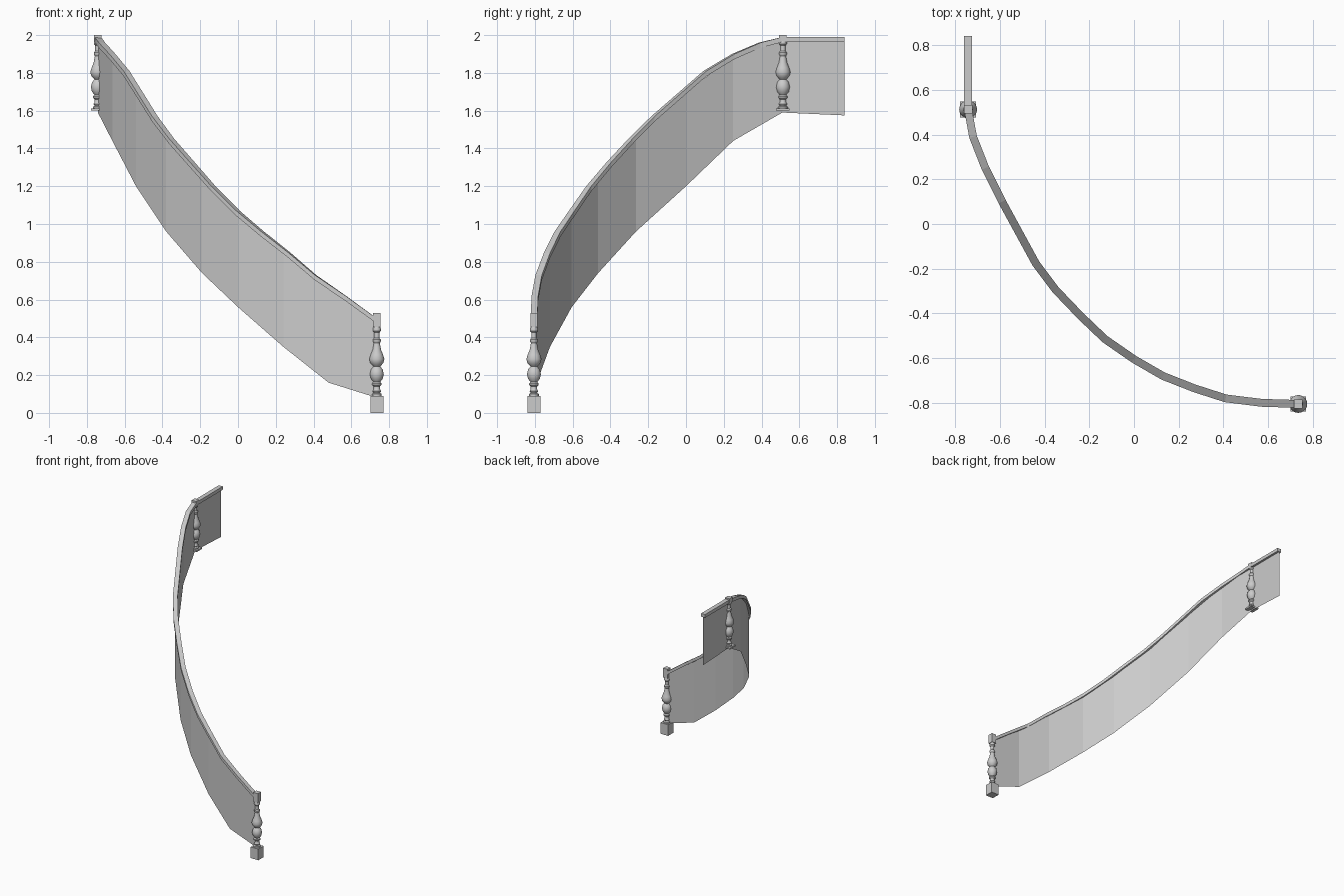
import bpy
import bmesh
import math
from mathutils import Vector

default_cube = bpy.data.objects.get("Cube")
if default_cube:
    bpy.data.objects.remove(default_cube, do_unlink=True)

# One plain grey for everything
grey = bpy.data.materials.new("plain_grey")
grey.use_nodes = True
grey.diffuse_color = (0.6, 0.6, 0.6, 1)
grey.node_tree.nodes["Principled BSDF"].inputs["Base Color"].default_value = grey.diffuse_color


def make_object(name, bm, recalculate=True):
    """Turn a bmesh into a named grey object."""
    if recalculate:
        bmesh.ops.recalc_face_normals(bm, faces=bm.faces)
    mesh = bpy.data.meshes.new(name)
    bm.to_mesh(mesh)
    bm.free()
    mesh.materials.append(grey)
    obj = bpy.data.objects.new(name, mesh)
    bpy.context.collection.objects.link(obj)
    return obj


def box(name, x, y, bottom, top, half):
    """Square upright block standing between two heights."""
    bm = bmesh.new()
    bmesh.ops.create_cube(bm, size=1)
    bmesh.ops.scale(bm, vec=(2 * half, 2 * half, top - bottom), verts=bm.verts)
    bmesh.ops.translate(bm, vec=(x, y, (top + bottom) / 2), verts=bm.verts)
    return make_object(name, bm)


def turned(name, profile, x, y, lift, sides=20):
    """Lathe a radius/height profile around a vertical axis."""
    bm = bmesh.new()
    verts = [bm.verts.new((r, 0, z)) for r, z in profile]
    edges = [bm.edges.new(pair) for pair in zip(verts, verts[1:])]
    bmesh.ops.spin(bm, geom=verts + edges, cent=(0, 0, 0), axis=(0, 0, 1),
                   angle=math.tau, steps=sides, use_merge=True)
    bmesh.ops.remove_doubles(bm, verts=bm.verts, dist=0.00001)
    bmesh.ops.translate(bm, vec=(x, y, lift), verts=bm.verts)
    obj = make_object(name, bm)
    bpy.ops.object.select_all(action="DESELECT")
    obj.select_set(True)
    bpy.context.view_layer.objects.active = obj
    bpy.ops.object.shade_smooth_by_angle(angle=math.radians(40))
    return obj


def sweep_rail(name, path, half_width, height):
    """Sweep an upright rectangle along a path of top centre points."""
    points = [Vector(p) for p in path]
    bm = bmesh.new()
    rings = []
    for i, point in enumerate(points):
        before = points[max(i - 1, 0)]
        after = points[min(i + 1, len(points) - 1)]
        along = after - before
        side = Vector((-along.y, along.x, 0)).normalized() * half_width
        drop = Vector((0, 0, -height))
        corners = (point + side, point - side,
                   point - side + drop, point + side + drop)
        rings.append([bm.verts.new(c) for c in corners])
    for a, b in zip(rings, rings[1:]):
        for k in range(4):
            n = (k + 1) % 4
            bm.faces.new((a[k], a[n], b[n], b[k]))
    bm.faces.new(rings[0])
    bm.faces.new(rings[-1])
    return make_object(name, bm)


# Curved infill panel: x, y, bottom height, top height
panel_stations = [
    (.735, -.807, .08, .48), (.48, -.79, .16, .66), (.24, -.72, .35, .85),
    (0, -.605, .56, 1.05), (-.19, -.465, .74, 1.245), (-.38, -.265, .96, 1.47),
    (-.54, 0, 1.2, 1.7), (-.665, .25, 1.44, 1.885),
    (-.742, .51, 1.59, 1.975), (-.742, .84, 1.575, 1.975),
]
bm = bmesh.new()
columns = [(bm.verts.new((x, y, low)), bm.verts.new((x, y, high)))
           for x, y, low, high in panel_stations]
for (a_low, a_high), (b_low, b_high) in zip(columns, columns[1:]):
    bm.faces.new((b_low, a_low, a_high, b_high))
make_object("curved_panel", bm, recalculate=False)

# Handrail climbing along the top of the panel
rail_path = [
    (.735, -.805, .5), (.57, -.8, .62), (.41, -.78, .73), (.27, -.735, .85),
    (.13, -.68, .96), (0, -.605, 1.07), (-.13, -.515, 1.2),
    (-.24, -.41, 1.325), (-.35, -.295, 1.45), (-.44, -.175, 1.57),
    (-.59, .1, 1.81), (-.665, .25, 1.9), (-.72, .39, 1.96),
    (-.742, .51, 1.99), (-.742, .84, 1.99),
]
sweep_rail("handrail", rail_path, half_width=.0175, height=.027)

# Turned baluster outline shared by both posts: radius, height
baluster = [
    (.026, .088), (.026, .1), (.017, .106), (.023, .115), (.017, .125),
    (.017, .14), (.025, .148), (.025, .156), (.018, .164), (.031, .18),
    (.037, .205), (.031, .23), (.018, .246), (.024, .252), (.035, .265),
    (.04, .285), (.033, .308), (.022, .335), (.016, .37), (.021, .378),
    (.021, .388), (.014, .396), (.014, .425), (.021, .433), (.021, .445),
    (.016, .46),
]
lower_post = (.735, -.805)
upper_post = (-.742, .513)
rise = 1.52

# Lower newel post
box("lower_post_base", *lower_post, 0, .09, .034)
turned("lower_post_baluster", baluster, *lower_post, 0)
box("lower_post_cap", *lower_post, .455, .53, .0195)

# Upper newel post
box("upper_post_base", *upper_post, 1.6, 1.612, .036)
turned("upper_post_baluster", baluster, *upper_post, rise)
box("upper_post_cap", *upper_post, 1.965, 2, .0195)
